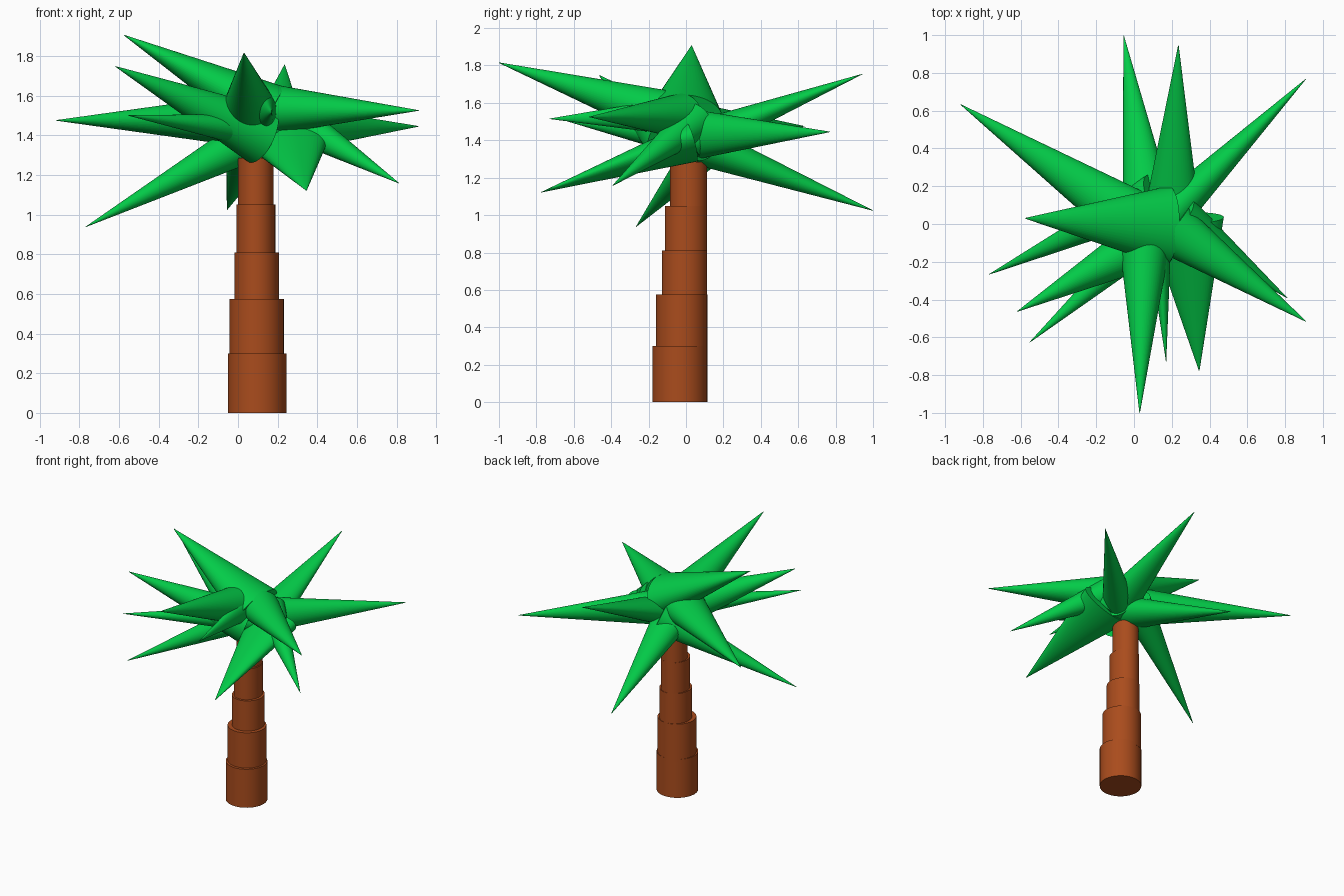
import bpy
import math
from mathutils import Vector, Matrix


def material(name, rgb):
    m = bpy.data.materials.new(name)
    m.diffuse_color = (*rgb, 1)
    return m


BARK = material("bark brown", (0.40, 0.072, 0.012))
LEAF = material("leaf green", (0.001, 0.60, 0.065))


def finish(name, mat):
    ob = bpy.context.object
    ob.name = name
    ob.data.materials.append(mat)
    bpy.ops.object.shade_smooth_by_angle(angle=0.6)
    return ob


# Trunk: stacked, slightly tapering drums (z0, z1, x0, x1, y0, y1)
trunk = [
    (0.00, 0.30, -0.05, 0.244, -0.18, 0.114),
    (0.28, 0.575, -0.043, 0.231, -0.16, 0.114),
    (0.55, 0.81, -0.018, 0.207, -0.129, 0.113),
    (0.79, 1.05, -0.008, 0.188, -0.113, 0.112),
    (1.03, 1.285, 0.0, 0.18, -0.085, 0.112),
    (1.26, 1.46, 0.02, 0.165, -0.06, 0.09),
]
for i, (z0, z1, x0, x1, y0, y1) in enumerate(trunk):
    bpy.ops.mesh.primitive_cylinder_add(
        vertices=48, radius=1, depth=1,
        location=((x0 + x1) / 2, (y0 + y1) / 2, (z0 + z1) / 2))
    bpy.context.object.scale = ((x1 - x0) / 2, (y1 - y0) / 2, z1 - z0)
    finish(f"trunk_segment_{i + 1}", BARK)


# Leaves: flattened cones (tip, base centre, half width, half thickness, roll)
leaves = [
    ((-0.055, 0.998, 1.025), (0.09, -0.02, 1.41), 0.15, 0.12, 0),
    ((0.235, 0.945, 1.755), (0.20, 0.04, 1.40), 0.15, 0.10, 0),
    ((0.91, 0.768, 1.445), (0.15, 0.01, 1.43), 0.115, 0.14, 0),
    ((-0.917, 0.632, 1.475), (0.08, -0.03, 1.475), 0.17, 0.14, 0),
    ((-0.575, 0.03, 1.905), (0.17, -0.01, 1.51), 0.21, 0.15, 0),
    ((-0.768, -0.267, 0.938), (0.12, 0.15, 1.41), 0.12, 0.12, 0),
    ((-0.618, -0.463, 1.747), (0.118, -0.07, 1.40), 0.15, 0.15, 0),
    ((-0.553, -0.627, 1.50), (0.25, 0.08, 1.40), 0.12, 0.11, 0),
    ((0.03, -1.0, 1.815), (0.06, 0.0, 1.50), 0.15, 0.15, 0),
    ((0.17, -0.73, 1.515), (0.13, 0.0, 1.53), 0.07, 0.11, 0),
    ((0.345, -0.775, 1.122), (0.27, 0.03, 1.39), 0.21, 0.10, 14),
    ((0.912, -0.517, 1.525), (0.21, -0.03, 1.53), 0.14, 0.12, 0),
    ((0.812, -0.392, 1.158), (0.24, 0.05, 1.50), 0.11, 0.11, 0),
]
for i, (tip, base, wide, thick, roll) in enumerate(leaves):
    tip, base = Vector(tip), Vector(base)
    axis = tip - base
    side = Vector((0, 0, 1)).cross(axis).normalized()
    side = Matrix.Rotation(math.radians(roll), 3, axis) @ side
    up = axis.normalized().cross(side)
    # a minute blunt tip keeps the smooth shading clean along the leaf
    bpy.ops.mesh.primitive_cone_add(vertices=48, radius1=1, radius2=0.01, depth=1)
    ob = finish(f"leaf_{i + 1}", LEAF)
    frame = Matrix((side * wide, up * thick, axis)).transposed().to_4x4()
    ob.data.transform(Matrix.Translation((base + tip) / 2) @ frame)
